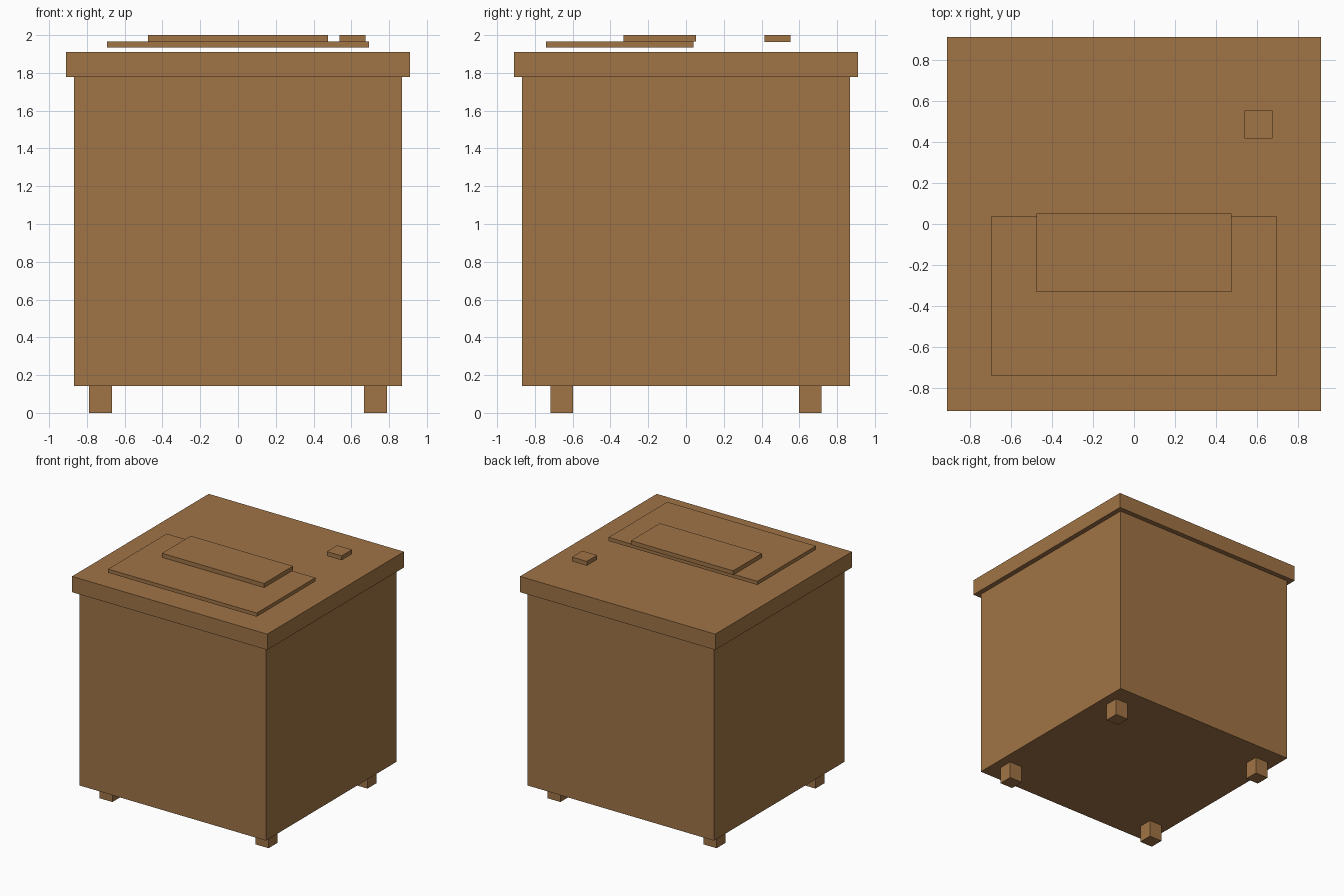
import bpy

if "Cube" in bpy.data.objects:
    bpy.data.objects.remove(bpy.data.objects["Cube"])

wood = bpy.data.materials.new("brown wood")
wood.diffuse_color = (0.352, 0.174, 0.061, 1.0)
wood.use_nodes = True
wood.node_tree.nodes["Principled BSDF"].inputs["Base Color"].default_value = wood.diffuse_color


def box(name, x, y, z):
    """Axis-aligned box from (min, max) pairs."""
    bpy.ops.mesh.primitive_cube_add(size=1)
    ob = bpy.context.object
    ob.name = name
    for v in ob.data.vertices:
        v.co = [r[0] if c < 0 else r[1] for c, r in zip(v.co, (x, y, z))]
    ob.data.materials.append(wood)
    return ob


# Cabinet and overhanging top
box("cabinet_body", (-0.868, 0.868), (-0.868, 0.868), (0.143, 1.777))
box("cabinet_top", (-0.91, 0.91), (-0.91, 0.91), (1.777, 1.91))

# Four short feet
for side, sx in (("left", -0.728), ("right", 0.728)):
    for end, sy in (("front", -0.658), ("back", 0.658)):
        box(f"{end}_{side}_foot", (sx - 0.06, sx + 0.06),
            (sy - 0.06, sy + 0.06), (0, 0.143))

# Thin panels and knob hovering just above the top
box("lower_panel", (-0.693, 0.693), (-0.74, 0.04), (1.934, 1.965))
box("upper_panel", (-0.476, 0.476), (-0.331, 0.052), (1.965, 2.0))
box("knob", (0.537, 0.675), (0.416, 0.554), (1.963, 2.0))
